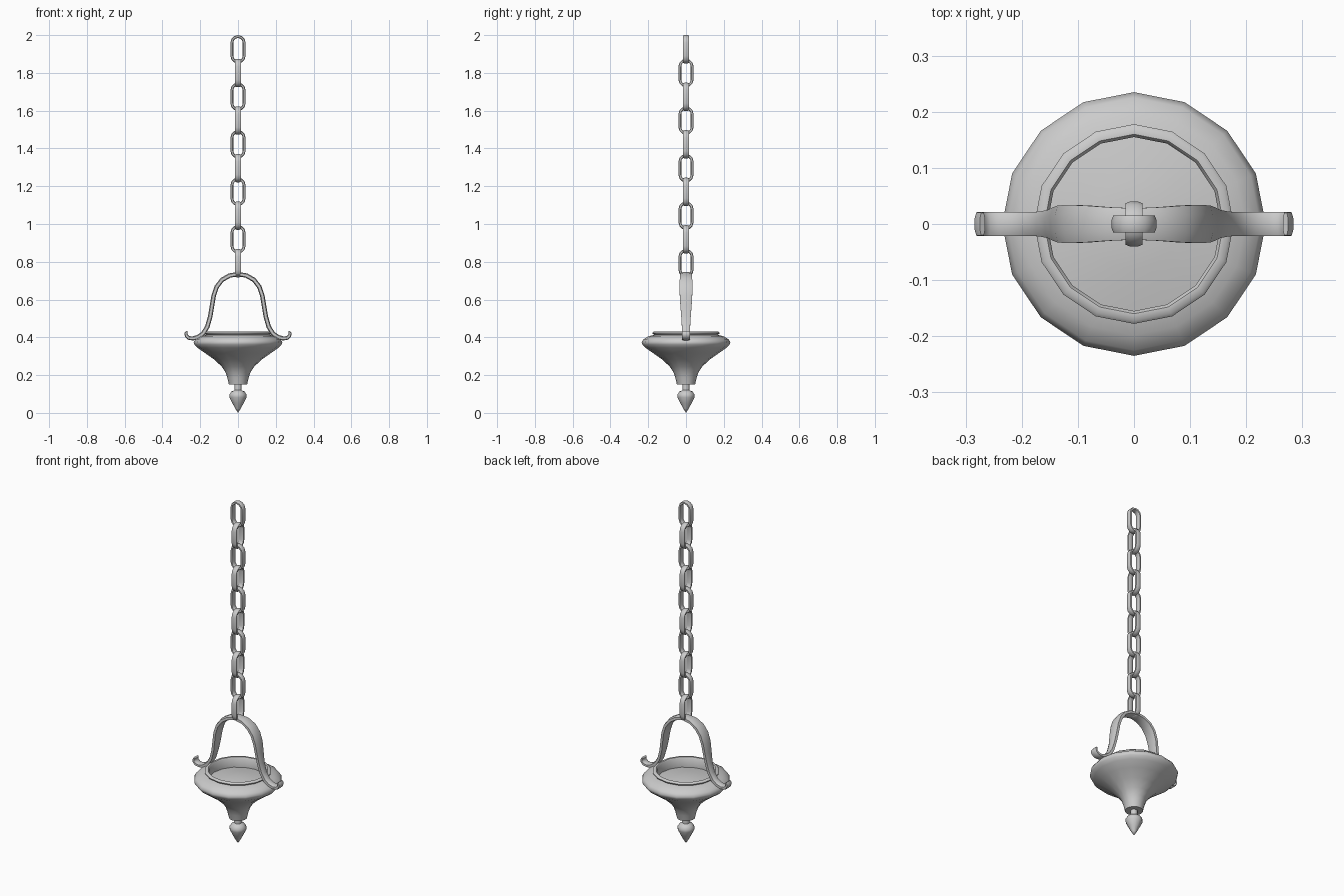
import bpy, math
from mathutils import Vector

if "Cube" in bpy.data.objects:
    bpy.data.objects.remove(bpy.data.objects["Cube"])


def make_object(name, verts, faces, angle=50):
    me = bpy.data.meshes.new(name)
    me.from_pydata(verts, [], faces)
    me.validate()
    ob = bpy.data.objects.new(name, me)
    bpy.context.collection.objects.link(ob)
    bpy.ops.object.select_all(action='DESELECT')
    ob.select_set(True)
    bpy.context.view_layer.objects.active = ob
    bpy.ops.object.mode_set(mode='EDIT')
    bpy.ops.mesh.select_all(action='SELECT')
    bpy.ops.mesh.remove_doubles(threshold=0.0001)
    bpy.ops.mesh.normals_make_consistent(inside=False)
    bpy.ops.object.mode_set(mode='OBJECT')
    bpy.ops.object.shade_smooth_by_angle(angle=math.radians(angle))
    return ob


def lathe(name, profile, sides=16, angle=50):
    """Revolve (radius, z) points around z."""
    verts = [(r * math.cos(a), r * math.sin(a), z)
             for r, z in profile
             for a in [2 * math.pi * k / sides for k in range(sides)]]
    faces = [(i * sides + k, i * sides + (k + 1) % sides,
              (i + 1) * sides + (k + 1) % sides, (i + 1) * sides + k)
             for i in range(len(profile) - 1) for k in range(sides)]
    return make_object(name, verts, faces, angle)


def sweep(name, path, thick, wide, closed):
    """Sweep a chamfered strap along an xz path; thick/wide are half sizes per point."""
    n = len(path)
    section = [(1, .5), (.6, 1), (-.6, 1), (-1, .5), (-1, -.5), (-.6, -1), (.6, -1), (1, -.5)]
    m = len(section)
    verts = []
    for i, (x, z) in enumerate(path):
        a = path[(i - 1) % n] if closed else path[max(i - 1, 0)]
        b = path[(i + 1) % n] if closed else path[min(i + 1, n - 1)]
        t = Vector((b[0] - a[0], b[1] - a[1])).normalized()
        for u, v in section:
            verts.append((x + t.y * u * thick[i], v * wide[i], z - t.x * u * thick[i]))
    faces = [(i * m + k, i * m + (k + 1) % m,
              ((i + 1) % n) * m + (k + 1) % m, ((i + 1) % n) * m + k)
             for i in range(n if closed else n - 1) for k in range(m)]
    if not closed:
        faces += [tuple(range(m)), tuple(range((n - 1) * m, n * m))]
    return make_object(name, verts, faces)


# chain: ten interlocked links, alternately turned
half_t, r, straight = 0.0075, 0.0325, 0.035
link_path = []
for start, zc in ((0, straight), (math.pi, -straight)):
    for k in range(7):
        a = start + math.pi * k / 6
        link_path.append((r * math.cos(a), zc + r * math.sin(a)))
for i in range(10):
    link = sweep(f"chain_link_{i + 1}", link_path, [half_t] * 14, [0.015] * 14, True)
    link.location.z = 2.0 - 0.075 - 0.1258 * i
    link.rotation_euler.z = math.pi / 2 * (i % 2)

# hanger: one arch with out-turned hooks (x, z, half thickness, half width)
half = [(0.045, 0.727, .012, .030), (0.085, 0.704, .012, .033), (0.113, 0.667, .012, .034),
        (0.129, 0.620, .012, .033), (0.137, 0.570, .012, .030), (0.147, 0.510, .012, .025),
        (0.163, 0.455, .012, .022), (0.185, 0.420, .012, .021), (0.212, 0.401, .012, .021),
        (0.240, 0.394, .011, .021), (0.260, 0.397, .010, .021), (0.273, 0.408, .009, .021),
        (0.276, 0.421, .008, .021), (0.270, 0.432, .005, .020)]
arch = [(-p[0], *p[1:]) for p in reversed(half)] + [(0, 0.735, .011, .028)] + half
sweep("hanger", [p[:2] for p in arch], [p[2] for p in arch], [p[3] for p in arch], False)

# bowl with shoulder, raised rim and low inner floor
lathe("bowl", [(0, .15), (.048, .15), (.056, .185), (.066, .215), (.086, .245), (.125, .282),
               (.175, .317), (.215, .345), (.231, .362), (.235, .375), (.225, .390),
               (.198, .406), (.168, .413), (.176, .418), (.178, .424), (.172, .430),
               (.160, .430), (.155, .424), (.155, .372), (.08, .385), (0, .39)])

# pointed finial under the bowl
lathe("finial", [(0, .155), (.019, .155), (.019, .120), (.036, .112), (.046, .096),
                 (.045, .082), (.030, .052), (.014, .022), (0, 0)], 12)
